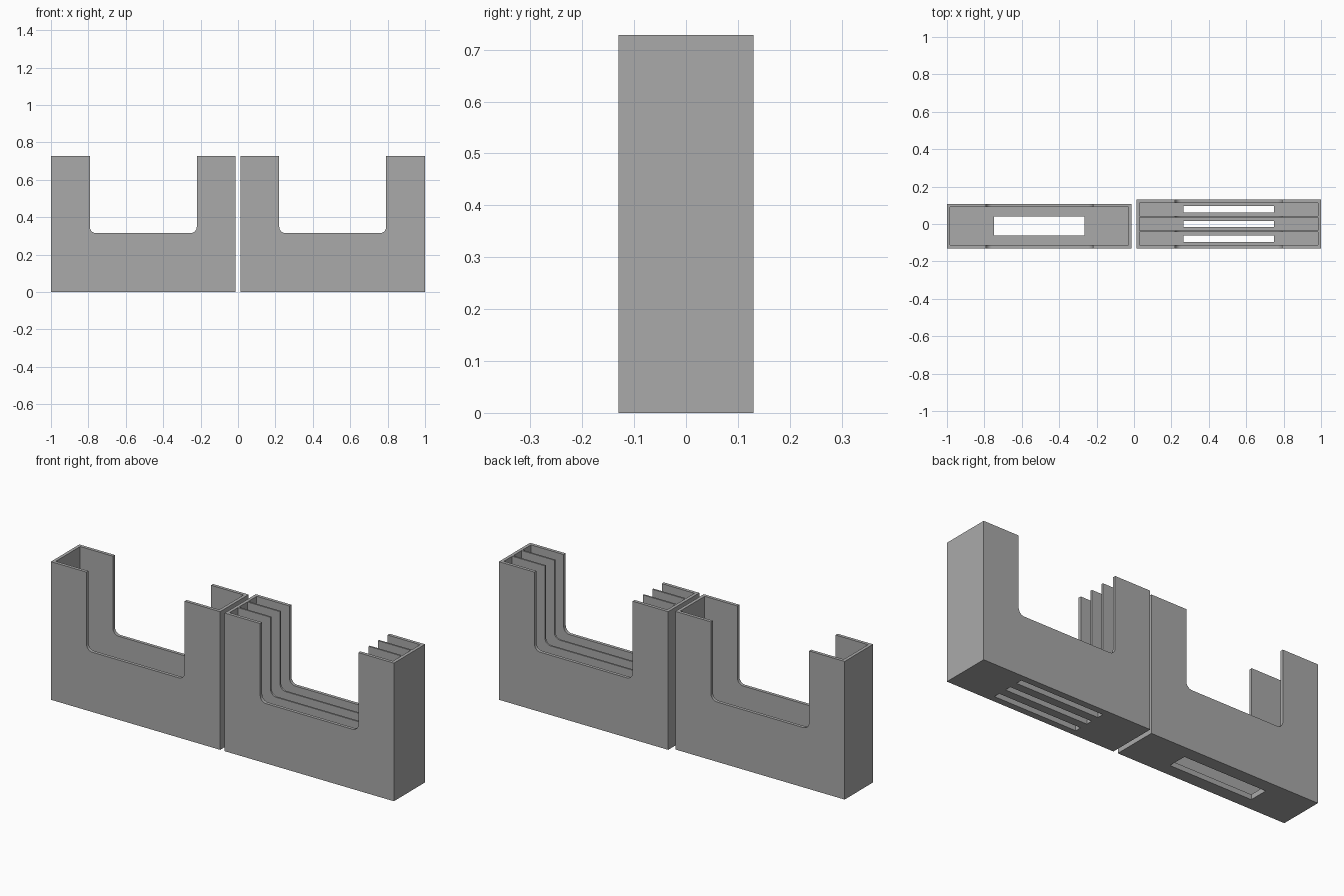
import bpy, bmesh
from math import sin, cos, pi, radians
from mathutils import Matrix, Vector

cube = bpy.data.objects.get("Cube")
if cube:
    bpy.data.objects.remove(cube, do_unlink=True)

grey = bpy.data.materials.new("Plain grey")
grey.use_nodes = True
colour = (0.4, 0.4, 0.4, 1)
grey.diffuse_color = colour
grey.node_tree.nodes["Principled BSDF"].inputs["Base Color"].default_value = colour

HEIGHT, CUT_Z, CUT_HALF, FILLET = 0.728, 0.315, 0.286, 0.034
WALL, DIVIDER, FLOOR = 0.017, 0.009, 0.027
LENGTH, SLOT_LENGTH = 0.987, 0.482


def make_object(name, bm):
    bmesh.ops.recalc_face_normals(bm, faces=bm.faces[:])
    mesh = bpy.data.meshes.new(name)
    bm.to_mesh(mesh)
    bm.free()
    mesh.materials.append(grey)
    obj = bpy.data.objects.new(name, mesh)
    bpy.context.scene.collection.objects.link(obj)
    return obj


def u_block(name, cx, y0, y1):
    """Solid block with a U-shaped outline and filleted inner corners."""
    half = LENGTH / 2
    side = [(half, 0), (half, HEIGHT), (CUT_HALF, HEIGHT)]
    for i in range(9):
        a = pi / 2 * i / 8
        side.append((CUT_HALF - FILLET + FILLET * cos(a),
                     CUT_Z + FILLET - FILLET * sin(a)))
    outline = side + [(-x, z) for x, z in reversed(side)]
    bm = bmesh.new()
    face = bm.faces.new([bm.verts.new((cx + x, y0, z)) for x, z in outline])
    extruded = bmesh.ops.extrude_face_region(bm, geom=[face])
    verts = [v for v in extruded["geom"] if isinstance(v, bmesh.types.BMVert)]
    bmesh.ops.translate(bm, verts=verts, vec=(0, y1 - y0, 0))
    return make_object(name, bm)


def box_cutter(name, boxes):
    """Several separate boxes, each given as (centre, size)."""
    bm = bmesh.new()
    for centre, size in boxes:
        bmesh.ops.create_cube(bm, size=1, matrix=Matrix.Translation(centre)
                              @ Matrix.Diagonal(Vector(size)).to_4x4())
    cutter = make_object(name, bm)
    cutter.hide_render = True
    return cutter


def cut(obj, cutter):
    mod = obj.modifiers.new("Cut", "BOOLEAN")
    mod.operation = "DIFFERENCE"
    mod.solver = "EXACT"
    mod.object = cutter
    bpy.context.view_layer.update()
    graph = bpy.context.evaluated_depsgraph_get()
    mesh = bpy.data.meshes.new_from_object(obj.evaluated_get(graph))
    obj.modifiers.clear()
    obj.data = mesh
    bpy.data.objects.remove(cutter, do_unlink=True)


def tray(name, cx, y0, y1, count, slot_width):
    """Open tray split into channels by dividers, each with a floor slot."""
    obj = u_block(name, cx, y0, y1)
    width = (y1 - y0 - 2 * WALL - (count - 1) * DIVIDER) / count
    centres = [y0 + WALL + width / 2 + i * (width + DIVIDER) for i in range(count)]
    # Channels above the floor
    cut(obj, box_cutter("channel_cutter", [
        ((cx, y, FLOOR + 0.5), (LENGTH - 2 * WALL, width, 1)) for y in centres]))
    # Drain slots through the floor
    cut(obj, box_cutter("slot_cutter", [
        ((cx, y, 0), (SLOT_LENGTH, slot_width, 0.2)) for y in centres]))
    bpy.ops.object.select_all(action="DESELECT")
    obj.select_set(True)
    bpy.context.view_layer.objects.active = obj
    bpy.ops.object.shade_smooth_by_angle(angle=radians(30))


# Single-channel tray on the right, three-channel tray on the left
tray("single_channel_tray", LENGTH / 2 - 1, -0.13, 0.107, 1, 0.102)
tray("three_channel_tray", 1 - LENGTH / 2, -0.13, 0.13, 3, 0.034)
